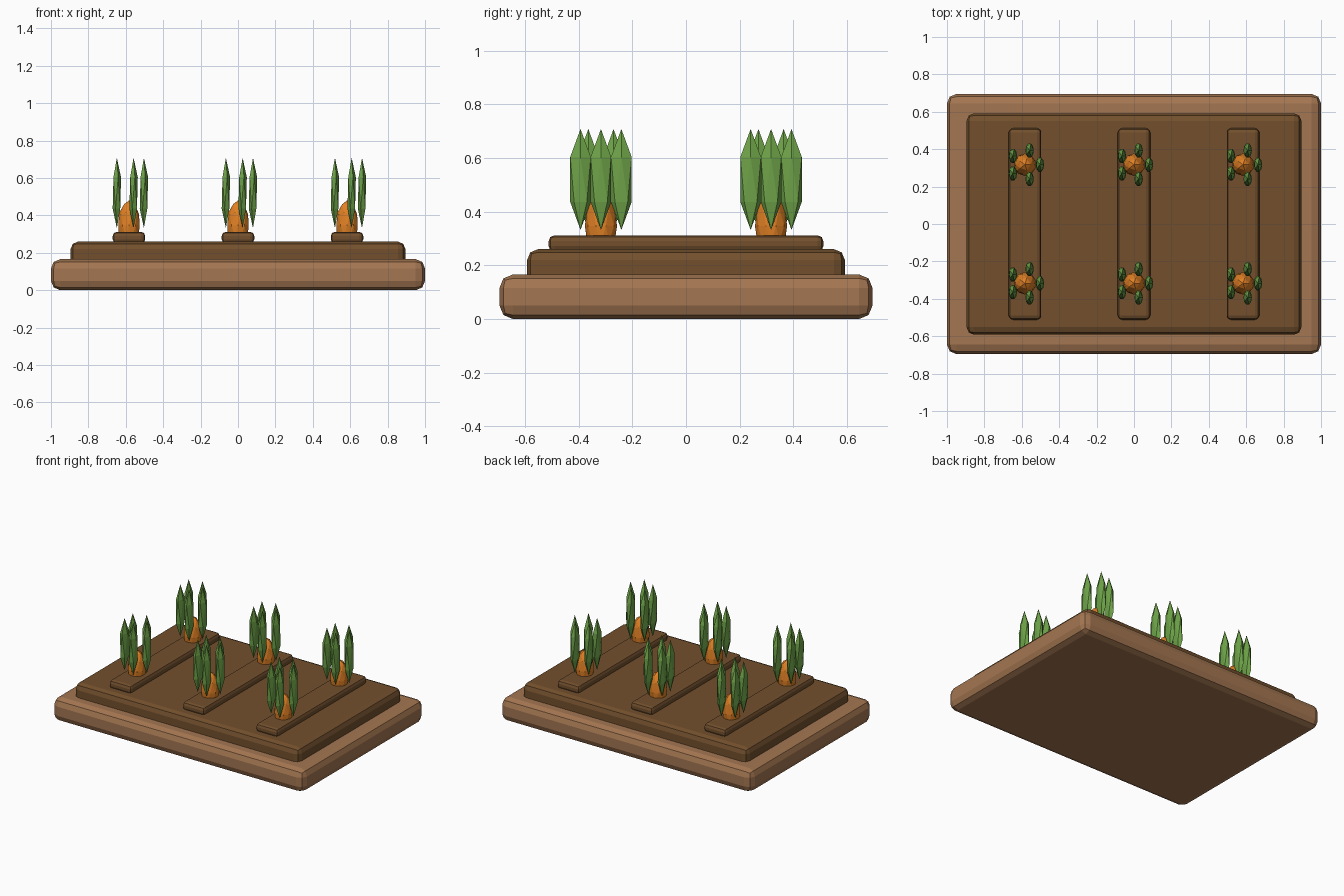
import bpy, bmesh, math
from mathutils import Matrix, Vector

if "Cube" in bpy.data.objects:
    bpy.data.objects.remove(bpy.data.objects["Cube"])


def material(name, rgb):
    # sRGB 0-255 to linear
    m = bpy.data.materials.new(name)
    lin = [((c / 255 + 0.055) / 1.055) ** 2.4 for c in rgb]
    m.diffuse_color = (*lin, 1.0)
    m.use_nodes = True
    m.node_tree.nodes["Principled BSDF"].inputs["Base Color"].default_value = m.diffuse_color
    return m


WOOD = material("light wood", (164, 118, 81))
SOIL = material("dark soil", (115, 80, 45))
ORANGE = material("carrot orange", (224, 128, 36))
GREEN = material("leaf green", (110, 163, 72))


def finish(name, bm, mat):
    mesh = bpy.data.meshes.new(name)
    bm.to_mesh(mesh)
    bm.free()
    mesh.materials.append(mat)
    ob = bpy.data.objects.new(name, mesh)
    bpy.context.collection.objects.link(ob)
    return ob


def slab(name, x, half_x, half_y, z0, z1, bevel, mat):
    # box with rounded edges
    bm = bmesh.new()
    bmesh.ops.create_cube(bm, size=2, matrix=Matrix.LocRotScale(
        Vector((x, 0, (z0 + z1) / 2)), None,
        Vector((half_x, half_y, (z1 - z0) / 2))))
    ob = finish(name, bm, mat)
    mod = ob.modifiers.new("rounded edges", 'BEVEL')
    mod.width = bevel
    mod.segments = 2


def ellipsoid(name, loc, scale, detail, mat):
    bm = bmesh.new()
    bmesh.ops.create_icosphere(bm, subdivisions=detail, radius=1,
                               matrix=Matrix.LocRotScale(Vector(loc), None, Vector(scale)))
    finish(name, bm, mat)


# wooden bed and soil
slab("bed_frame", 0, 1.0, 0.695, 0.0, 0.166, 0.05, WOOD)
slab("soil", 0, 0.895, 0.592, 0.08, 0.26, 0.04, SOIL)

# planting ridges, each with two carrots
for col, x in enumerate((-0.583, 0, 0.583)):
    slab(f"ridge_{col}", x, 0.087, 0.512, 0.25, 0.312, 0.022, SOIL)
    for row, y in enumerate((-0.317, 0.317)):
        tag = f"{col}_{row}"
        ellipsoid(f"carrot_{tag}", (x, y, 0.347), (0.06, 0.06, 0.133), 2, ORANGE)
        # ring of five upright leaves
        for i in range(5):
            a = math.tau * i / 5
            ellipsoid(f"leaf_{tag}_{i}",
                      (x + 0.08 * math.cos(a), y + 0.08 * math.sin(a), 0.52),
                      (0.025, 0.045, 0.188), 1, GREEN)
